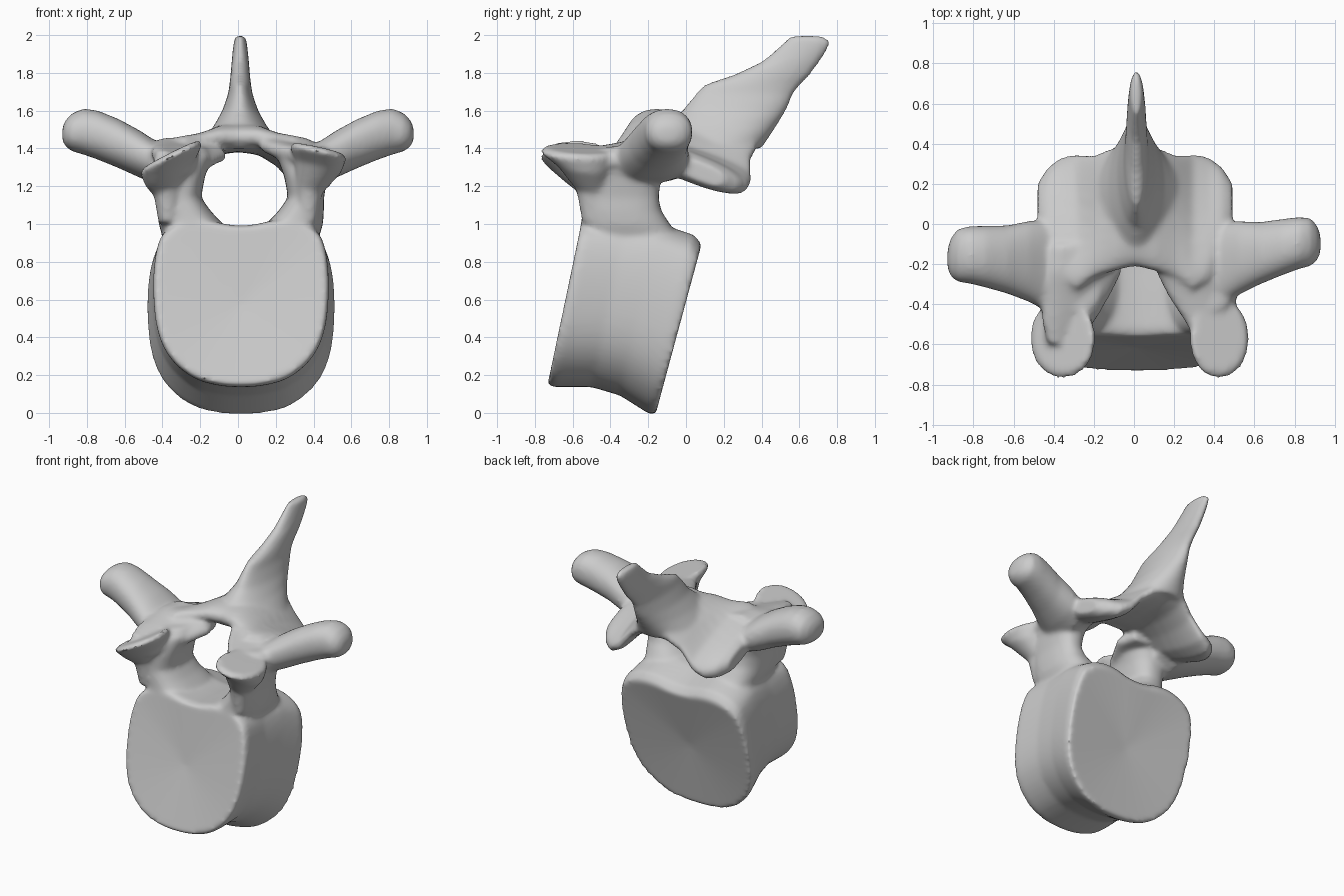
import bpy, bmesh, math
from mathutils import Vector

if "Cube" in bpy.data.objects:
    bpy.data.objects.remove(bpy.data.objects["Cube"], do_unlink=True)

bone = bpy.data.materials.new("bone grey")
bone.use_nodes = True
bone.diffuse_color = (0.6, 0.6, 0.6, 1)
bone.node_tree.nodes["Principled BSDF"].inputs["Base Color"].default_value = (0.6, 0.6, 0.6, 1)

bm = bmesh.new()


def loft(rings, dish=0.0):
    """Closed skin through rings of points; dish sinks the two end caps."""
    skins = [[bm.verts.new(p) for p in ring] for ring in rings]
    n = len(skins[0])
    faces = []
    for a, b in zip(skins, skins[1:]):
        for i in range(n):
            j = (i + 1) % n
            faces.append(bm.faces.new((a[i], a[j], b[j], b[i])))
    mids = [sum((Vector(p) for p in r), Vector()) / n for r in rings]
    for ring, mid, inner in ((skins[0], mids[0], mids[1]), (skins[-1], mids[-1], mids[-2])):
        tip = bm.verts.new(mid + (inner - mid).normalized() * dish)
        for i in range(n):
            faces.append(bm.faces.new((ring[i], ring[(i + 1) % n], tip)))
    bmesh.ops.recalc_face_normals(bm, faces=faces)


def oval(centre, u, v, power=0.8, n=32):
    """Rounded ring spanned by the half axes u and v."""
    c, u, v = Vector(centre), Vector(u), Vector(v)
    soft = lambda t: math.copysign(abs(t) ** power, t)
    angles = [2 * math.pi * i / n for i in range(n)]
    return [c + u * soft(math.cos(a)) + v * soft(math.sin(a)) for a in angles]


def cut_corners(points):
    """Round a closed 2D outline by cutting every corner."""
    out = []
    for (ax, ay), (bx, by) in zip(points, points[1:] + points[:1]):
        out += [(.75 * ax + .25 * bx, .75 * ay + .25 * by),
                (.25 * ax + .75 * bx, .25 * ay + .75 * by)]
    return out


# Vertebral body: arched outline swept backwards, sheared so it leans
half = [(0, 0), (.28, .01), (.57, .055), (.84, .18), (.98, .35), (1.02, .6),
        (.99, .82), (.89, .96), (.5, 1.03), (0, .965)]
outline = cut_corners(cut_corners(half + [(-x, s) for x, s in half[-2:0:-1]]))
body = []
for y, low, top, wide, lean in ((-.735, .15, 1.0, .45, .21), (-.7, .135, 1.01, .46, .21),
                                (-.5, .135, 1.0, .45, .21), (-.35, .09, .99, .465, .23),
                                (-.2, -.005, .93, .49, .255), (-.16, -.012, .88, .487, .27)):
    body.append([(x * wide + .016, y + lean * s * (top - low), low + s * (top - low))
                 for x, s in outline])
loft(body, dish=.03)

for side, px, pw, plate_x, plate_w, plate_z, drop in ((-1, .31, .115, .355, .165, 1.345, .075),
                                                      (1, .36, .095, .425, .15, 1.375, .03)):
    # Pedicles: flared at the foot so the canal is round
    loft([oval((side * (px + dx), y, z), (pw + dw, 0, 0), (0, ry, 0))
          for dx, y, z, dw, ry in ((-.05, -.25, .85, 0, .26), (-.06, -.32, 1.0, .055, .235),
                                   (-.025, -.34, 1.07, .025, .21), (0, -.345, 1.14, 0, .2),
                                   (0, -.34, 1.25, .02, .21),
                                   (0, -.3, 1.36, .06, .2), (0, -.28, 1.41, .03, .15))])
    # Superior articular plates: wedges spreading upwards, sloping outwards
    loft([oval((side * x, y, z), (side * w, 0, -tilt), (0, ry, -.01), .95)
          for x, y, z, w, tilt, ry in ((.37, -.48, 1.0, .05, 0, .07),
                                       (.375, -.5, 1.17, .07, drop * .3, .08),
                                       (plate_x, -.54, plate_z - .075, plate_w * .8, drop, .14),
                                       (plate_x, -.575, plate_z, plate_w, drop, .2),
                                       (plate_x, -.56, plate_z + .025, plate_w * .9, drop, .18))])
    # Roofs joining the plates to the arch
    loft([oval((side * (px + dx), y, z), (w, 0, -.03 * side * side), (0, 0, .055))
          for dx, y, z, w in ((.04, -.6, 1.32, .08), (.02, -.48, 1.345, .13),
                              (-.02, -.36, 1.365, .17), (-.06, -.24, 1.39, .19),
                              (-.06, -.1, 1.39, .16))])

# Transverse processes: stout arms with a rounded club end
for side, sweep, fat in ((-1, -.14, 1.1), (1, 0, 1)):
    loft([oval((side * x, y + sweep * max(0, x - .4), z), (0, ry * fat, 0), (0, 0, rz), .9)
          for x, y, z, ry, rz in ((.28, -.24, 1.34, .19, .08), (.42, -.21, 1.32, .21, .11),
                                  (.52, -.17, 1.37, .185, .125), (.63, -.145, 1.425, .155, .13),
                                  (.74, -.115, 1.47, .14, .13), (.82, -.095, 1.49, .13, .122),
                                  (.88, -.09, 1.485, .12, .1), (.915, -.095, 1.48, .085, .068),
                                  (.93, -.1, 1.475, .04, .035))])

# Laminae with inferior articular edges: sloping sheet across the arch
sheet = []
stations = ((0, .1, 1.46, .31, .08, 0), (.1, .075, 1.445, .31, .075, .06),
            (.2, .04, 1.395, .31, .067, .17), (.29, .01, 1.335, .355, .072, .3),
            (.37, .02, 1.305, .33, .08, .36), (.435, .06, 1.285, .235, .075, .38),
            (.485, .09, 1.27, .12, .05, .38))
for x, y, z, long, thick, slope in [(-s[0], *s[1:]) for s in stations[:0:-1]] + list(stations):
    sheet.append(oval((x + .005, y, z),
                      (0, long * math.cos(slope), -long * math.sin(slope)),
                      (0, thick * math.sin(slope), thick * math.cos(slope))))
loft(sheet)

# Spinous process: tall fin leaning back, flaring into the arch
fin = []
for z, front, back, thick in ((1.4, -.18, .4, .23), (1.46, -.17, .44, .185),
                              (1.52, -.12, .48, .14), (1.6, -.02, .53, .095),
                              (1.69, .05, .57, .064), (1.74, .1, .61, .057),
                              (1.79, .25, .66, .052), (1.86, .4, .71, .046),
                              (1.92, .47, .75, .04), (1.965, .52, .77, .034),
                              (1.997, .555, .725, .026)):
    fin.append(oval((.012, (front + back) / 2, z), (thick, 0, 0), (0, (back - front) / 2, 0), 1))
loft(fin)

mesh = bpy.data.meshes.new("vertebra")
bm.to_mesh(mesh)
bm.free()
vertebra = bpy.data.objects.new("vertebra", mesh)
bpy.context.collection.objects.link(vertebra)

# Fuse the parts into one skin and soften the joins
fuse = vertebra.modifiers.new("fuse", "REMESH")
fuse.mode = "VOXEL"
fuse.voxel_size = .014
soften = vertebra.modifiers.new("soften", "SMOOTH")
soften.factor = .5
soften.iterations = 12
graph = bpy.context.evaluated_depsgraph_get()
fused = bpy.data.meshes.new_from_object(vertebra.evaluated_get(graph))
vertebra.modifiers.clear()
vertebra.data = fused

fused.materials.clear()
fused.materials.append(bone)
bpy.ops.object.select_all(action="DESELECT")
vertebra.select_set(True)
bpy.context.view_layer.objects.active = vertebra
bpy.ops.object.shade_smooth_by_angle(angle=math.radians(40))
